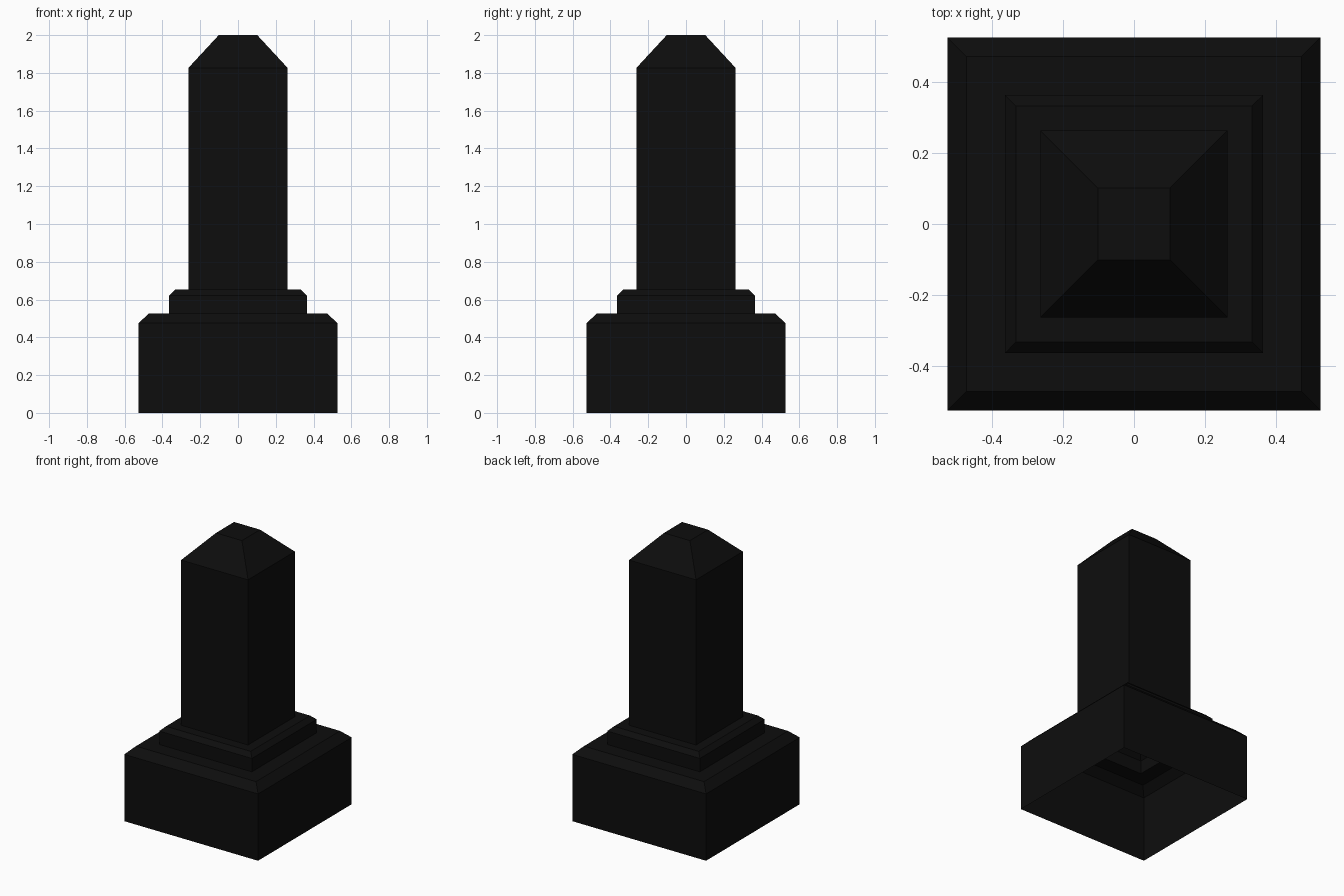
import bpy
import bmesh

cube = bpy.data.objects.get("Cube")
if cube:
    bpy.data.objects.remove(cube, do_unlink=True)

# Single near-black stone colour
stone = bpy.data.materials.new("black_stone")
stone.use_nodes = True
colour = (0.004, 0.004, 0.004, 1)
stone.diffuse_color = colour
stone.node_tree.nodes["Principled BSDF"].inputs["Base Color"].default_value = colour


def square_shell(name, profile, capped=False):
    """Stack square rings given as (half width, height) and skin them, open below."""
    bm = bmesh.new()
    corners = [(-1, -1), (1, -1), (1, 1), (-1, 1)]
    rings = [[bm.verts.new((sx * r, sy * r, z)) for sx, sy in corners]
             for r, z in profile]
    for low, high in zip(rings, rings[1:]):
        for i in range(4):
            j = (i + 1) % 4
            bm.faces.new((low[i], low[j], high[j], high[i]))
    if capped:
        bm.faces.new(rings[-1])
    mesh = bpy.data.meshes.new(name)
    bm.to_mesh(mesh)
    bm.free()
    mesh.materials.append(stone)
    obj = bpy.data.objects.new(name, mesh)
    bpy.context.collection.objects.link(obj)
    return obj


# Hollow plinth with a chamfered rim and a ledge running in to the step
square_shell("plinth", [(0.526, 0), (0.526, 0.475), (0.472, 0.527), (0.364, 0.527)])

# Smaller chamfered step
square_shell("step", [(0.364, 0.527), (0.364, 0.622), (0.333, 0.652), (0.263, 0.652)])

# Tall shaft with a truncated pyramid top
square_shell("shaft", [(0.263, 0.652), (0.263, 1.826), (0.102, 2.0)], capped=True)
